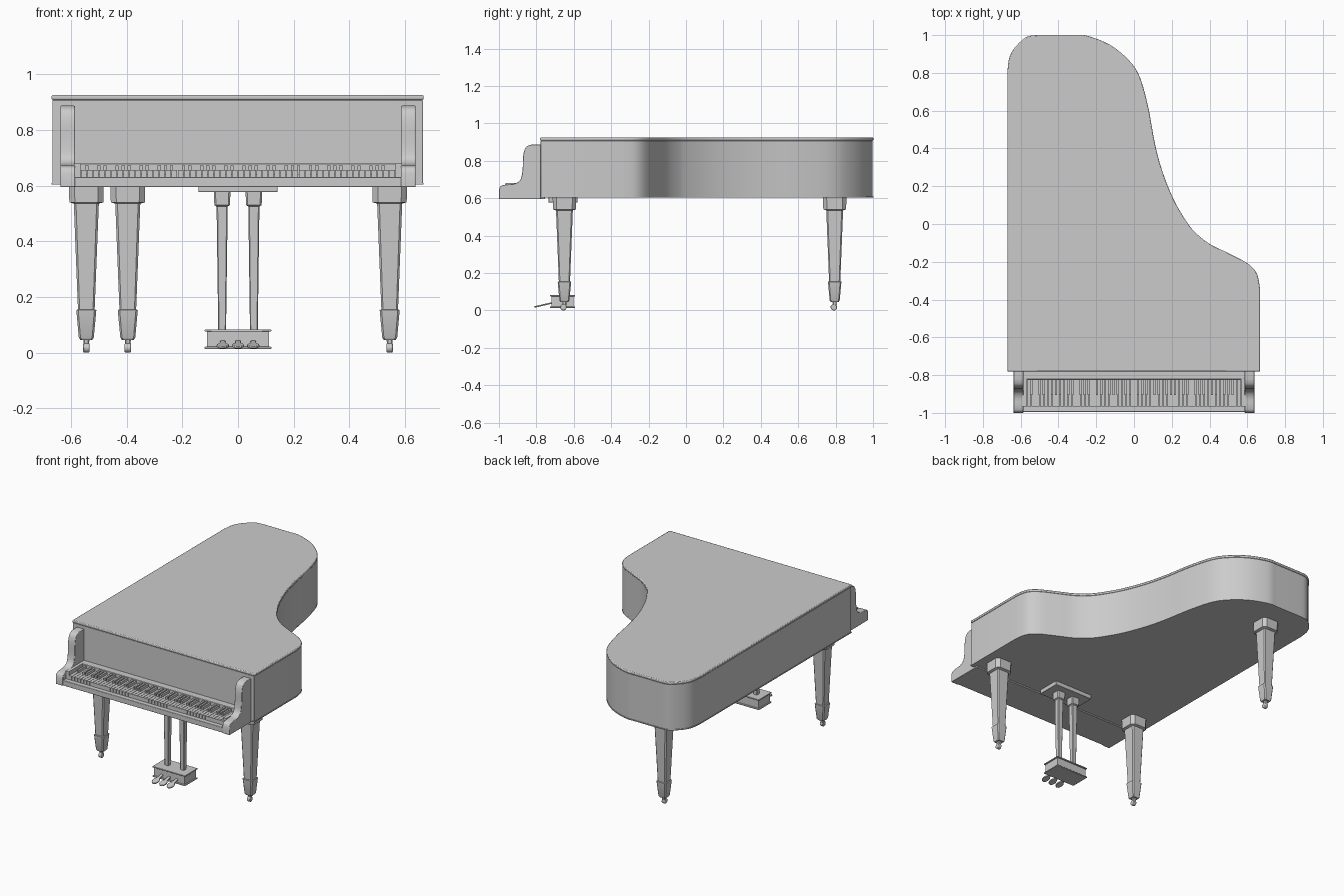
import bpy, bmesh, math
from mathutils import Vector, Matrix

cube = bpy.data.objects.get("Cube")
if cube:
    bpy.data.objects.remove(cube, do_unlink=True)

GREY = (0.6, 0.6, 0.6, 1)
mat = bpy.data.materials.new("plain grey")
mat.use_nodes = True
mat.diffuse_color = GREY
mat.node_tree.nodes["Principled BSDF"].inputs["Base Color"].default_value = GREY
parts = []


def finish(name, bm, bevel=0):
    bmesh.ops.recalc_face_normals(bm, faces=bm.faces)
    me = bpy.data.meshes.new(name)
    bm.to_mesh(me)
    bm.free()
    me.materials.append(mat)
    ob = bpy.data.objects.new(name, me)
    bpy.context.collection.objects.link(ob)
    if bevel:
        m = ob.modifiers.new("Bevel", 'BEVEL')
        m.width, m.segments = bevel, 2
        m.limit_method, m.angle_limit = 'ANGLE', math.radians(50)
    parts.append(ob)
    return ob


def add_box(bm, x0, x1, y0, y1, z0, z1):
    size = Matrix.Diagonal((x1 - x0, y1 - y0, z1 - z0, 1))
    mid = Matrix.Translation(((x0 + x1) / 2, (y0 + y1) / 2, (z0 + z1) / 2))
    bmesh.ops.create_cube(bm, size=1, matrix=mid @ size)


def box(name, *dims, bevel=0):
    bm = bmesh.new()
    add_box(bm, *dims)
    return finish(name, bm, bevel)


def bridge(bm, rings):
    """Skin a stack of equal rings and cap both ends."""
    rings = [[bm.verts.new(p) for p in ring] for ring in rings]
    n = len(rings[0])
    for a, b in zip(rings, rings[1:]):
        for i in range(n):
            j = (i + 1) % n
            bm.faces.new((a[i], a[j], b[j], b[i]))
    bm.faces.new(rings[0])
    bm.faces.new(rings[-1])


def smooth_path(pts, steps=5):
    """Catmull-Rom curve through the points."""
    v = [Vector(p) for p in pts]
    v = [v[0]] + v + [v[-1]]
    out = []
    for a, b, c, d in zip(v, v[1:], v[2:], v[3:]):
        for k in range(steps):
            t = k / steps
            out.append(0.5 * (2 * b + (c - a) * t + (2 * a - 5 * b + 4 * c - d) * t ** 2
                              + (3 * b - a - 3 * c + d) * t ** 3))
    return out + [v[-1]]


def slab(name, outline, z0, z1, bevel=0):
    bm = bmesh.new()
    bridge(bm, [[(x, y, z) for x, y in outline] for z in (z0, z1)])
    return finish(name, bm, bevel)


def chamfered_post(name, x, y, sections):
    """Square post with cut corners; sections are (z, half width, chamfer)."""
    bm = bmesh.new()
    rings = []
    for z, h, c in sections:
        k = h - c
        ring = [(h, -k), (h, k), (k, h), (-k, h), (-h, k), (-h, -k), (-k, -h), (k, -h)]
        rings.append([(x + px, y + py, z) for px, py in ring])
    bridge(bm, rings)
    return finish(name, bm)


# Case and lid share the wing-shaped outline
bend = smooth_path([(0.667, -0.34), (0.65, -0.262), (0.6, -0.208), (0.5, -0.155),
                    (0.4, -0.105), (0.33, -0.05), (0.28, 0.01), (0.21, 0.13),
                    (0.15, 0.28), (0.11, 0.43), (0.075, 0.62), (0.03, 0.78),
                    (-0.03, 0.87), (-0.13, 0.95), (-0.25, 0.997), (-0.32, 1.0)])
tail = smooth_path([(-0.51, 1.0), (-0.57, 0.99), (-0.63, 0.935), (-0.66, 0.88), (-0.67, 0.81)])
outline = [Vector((-0.67, -0.78)), Vector((0.667, -0.78))] + bend + tail
inner = [Vector((p.x * 0.996, p.y * 0.996)) for p in outline]
slab("case", inner, 0.604, 0.908, 0.003)
slab("case_bottom_trim", outline, 0.604, 0.61)
slab("lid", outline, 0.908, 0.925, 0.005)

# Keyboard shelf
box("keybed", -0.636, 0.636, -0.995, -0.755, 0.595, 0.63, bevel=0.003)
box("fallboard_ledge", -0.59, 0.59, -0.822, -0.77, 0.62, 0.68, bevel=0.003)
for name, s in (("left", 1), ("right", -1)):
    xs = sorted((s * 0.566, s * 0.59))
    box(name + "_key_block", *xs, -0.965, -0.82, 0.62, 0.68)

# Curved arms beside the keys
front = smooth_path([(-1.0, 0.645), (-0.99, 0.665), (-0.96, 0.673), (-0.915, 0.678),
                     (-0.885, 0.7), (-0.874, 0.75), (-0.87, 0.83), (-0.855, 0.873),
                     (-0.825, 0.887)], 4)
profile = [Vector((-0.775, 0.595)), Vector((-1.0, 0.595))] + front + [Vector((-0.775, 0.887))]
for name, s in (("left", 1), ("right", -1)):
    bm = bmesh.new()
    bridge(bm, [[(s * x, y, z) for y, z in profile] for x in (0.586, 0.638)])
    finish(name + "_arm", bm, 0.003)

# Keys: 52 naturals, with sharps in the usual groups of two and three
KEYS, KEY_W = 52, 1.13 / 52
whites, blacks = bmesh.new(), bmesh.new()
for i in range(KEYS):
    x = -0.565 + i * KEY_W
    add_box(whites, x + 0.001, x + KEY_W - 0.001, -0.965, -0.82, 0.625, 0.656)
    if i % 7 in (0, 2, 3, 5, 6) and i < KEYS - 1:
        add_box(blacks, x + KEY_W - 0.006, x + KEY_W + 0.006, -0.905, -0.82, 0.64, 0.673)
finish("natural_keys", whites)
finish("sharp_keys", blacks)

# Legs with block, tapered shaft, foot sock and caster
LEG = [(0.606, 0.063, 0.02), (0.54, 0.061, 0.02), (0.535, 0.045, 0.008),
       (0.155, 0.03, 0.006), (0.153, 0.036, 0.007), (0.055, 0.027, 0.006),
       (0.046, 0.022, 0.006), (0.046, 0.011, 0.004), (0.02, 0.009, 0.003)]
for name, x, y in (("front_left", 0.545, -0.65), ("front_right", -0.545, -0.65),
                   ("rear", -0.396, 0.795)):
    chamfered_post(name + "_leg", x, y, LEG)
    bm = bmesh.new()
    turn = Matrix.Translation((x, y - 0.005, 0.017)) @ Matrix.Rotation(math.pi / 2, 4, 'Y')
    bmesh.ops.create_cone(bm, cap_ends=True, segments=20, radius1=0.017, radius2=0.017,
                          depth=0.022, matrix=turn)
    finish(name + "_caster", bm, 0.003)

# Pedal lyre
box("lyre_top_plate", -0.142, 0.142, -0.735, -0.58, 0.577, 0.606, bevel=0.003)
POST = [(0.58, 0.03, 0.006), (0.53, 0.028, 0.006), (0.525, 0.02, 0.004), (0.08, 0.014, 0.003)]
for name, s in (("left", 1), ("right", -1)):
    chamfered_post(name + "_lyre_post", s * 0.057, -0.655, POST)
box("pedal_box", -0.112, 0.112, -0.718, -0.602, 0.018, 0.078)
box("pedal_box_top", -0.12, 0.12, -0.727, -0.593, 0.075, 0.083, bevel=0.003)
box("pedal_box_base", -0.12, 0.12, -0.727, -0.593, 0.013, 0.021, bevel=0.003)

# Pedals: rounded toes on narrow stems, sloping down to the front
toe = [(0.022 * math.cos(a), -0.068 + 0.03 * math.sin(a))
       for a in (math.radians(60 - 20 * k) for k in range(16))]
pedal = [(-0.008, 0.02)] + toe[::-1] + [(0.008, 0.02)]
for name, x in (("left", 0.055), ("middle", 0), ("right", -0.055)):
    ob = slab(name + "_pedal", pedal, -0.004, 0.004, 0.002)
    ob.location = (x, -0.716, 0.04)
    ob.rotation_euler.x = math.radians(13)

# Smooth the curves and keep the edges sharp
bpy.ops.object.select_all(action='DESELECT')
for ob in parts:
    ob.select_set(True)
bpy.context.view_layer.objects.active = parts[0]
bpy.ops.object.shade_smooth_by_angle(angle=math.radians(30))
